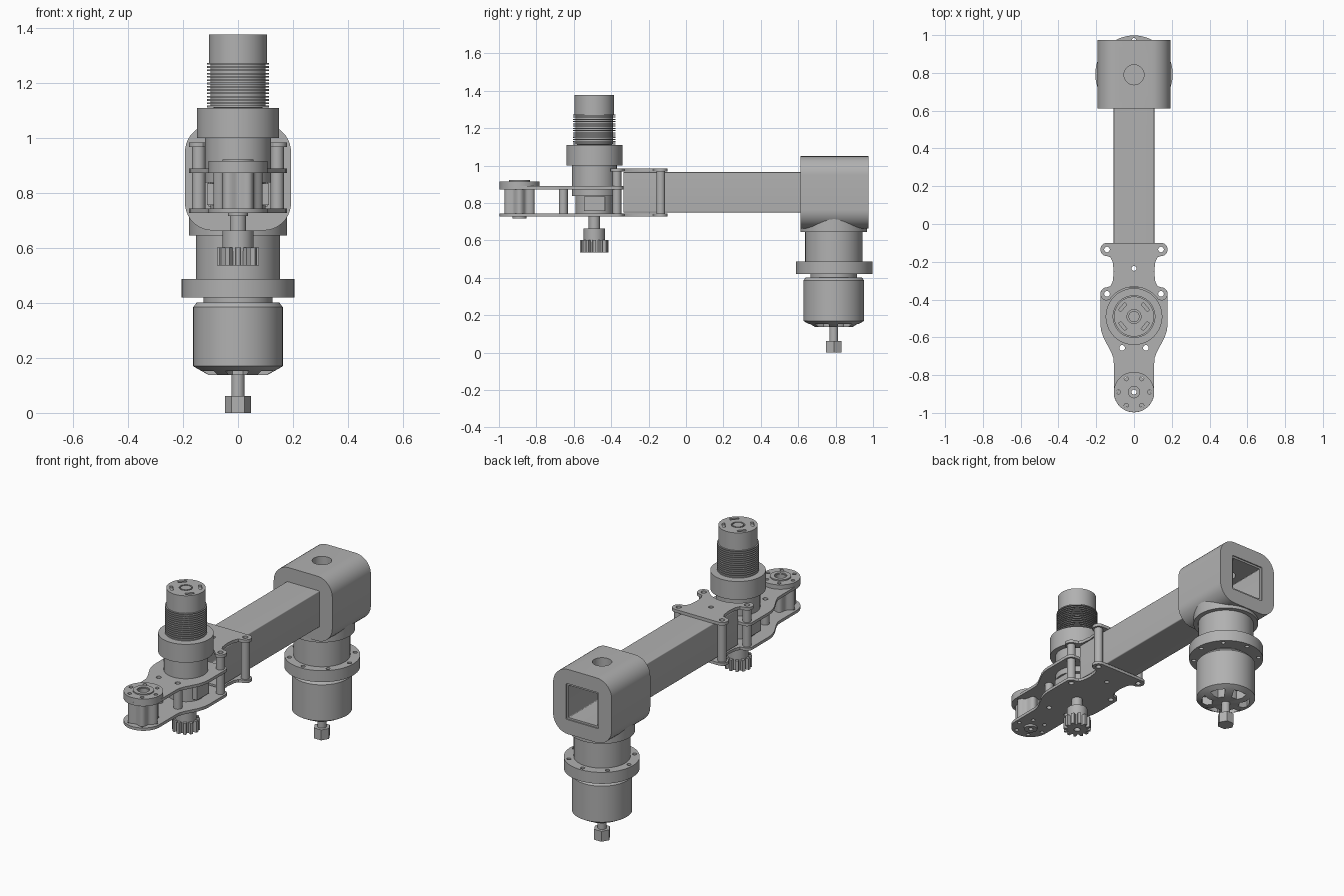
import bpy, bmesh
from math import sin, cos, pi, radians
from mathutils import Matrix

if "Cube" in bpy.data.objects:
    bpy.data.objects.remove(bpy.data.objects["Cube"])

grey = bpy.data.materials.new("metal_grey")
grey.use_nodes = True
tone = (0.44, 0.44, 0.44, 1)
grey.diffuse_color = tone
for node in grey.node_tree.nodes:
    if node.type == "BSDF_PRINCIPLED":
        node.inputs["Base Color"].default_value = tone

ALONG_Y = Matrix(((1, 0, 0, 0), (0, 0, 1, 0), (0, 1, 0, 0), (0, 0, 0, 1)))


def finish(name, me):
    """Weld, orient, shade and link a mesh."""
    bm = bmesh.new()
    bm.from_mesh(me)
    bmesh.ops.remove_doubles(bm, verts=bm.verts, dist=1e-5)
    bmesh.ops.recalc_face_normals(bm, faces=bm.faces)
    bm.to_mesh(me)
    bm.free()
    me.shade_smooth()
    me.set_sharp_from_angle(angle=radians(30))
    me.materials.clear()
    me.materials.append(grey)
    ob = bpy.data.objects.new(name, me)
    bpy.context.collection.objects.link(ob)
    return ob


def prism(name, loops, low, high, frame=None):
    """Extrude closed outlines; an outline inside another makes a hole."""
    cu = bpy.data.curves.new(name, "CURVE")
    cu.dimensions, cu.fill_mode = "2D", "BOTH"
    cu.extrude = (high - low) / 2
    for loop in loops:
        sp = cu.splines.new("POLY")
        sp.points.add(len(loop) - 1)
        for p, (x, y) in zip(sp.points, loop):
            p.co = (x, y, 0, 1)
        sp.use_cyclic_u = True
    tmp = bpy.data.objects.new(name + "_outline", cu)
    bpy.context.collection.objects.link(tmp)
    dg = bpy.context.evaluated_depsgraph_get()
    me = bpy.data.meshes.new_from_object(tmp.evaluated_get(dg))
    bpy.data.objects.remove(tmp)
    me.transform(Matrix.Translation((0, 0, (low + high) / 2)))
    if frame:
        me.transform(frame)
    return finish(name, me)


def lathe(name, profile, cy, n=64):
    """Spin a (radius, height) profile about the vertical through y = cy."""
    bm = bmesh.new()
    vs = [bm.verts.new((r, 0, z)) for r, z in profile]
    es = [bm.edges.new(pair) for pair in zip(vs, vs[1:])]
    bmesh.ops.spin(bm, geom=vs + es, cent=(0, 0, 0), axis=(0, 0, 1),
                   angle=2 * pi, steps=n)
    bmesh.ops.remove_doubles(bm, verts=bm.verts, dist=1e-5)
    me = bpy.data.meshes.new(name)
    bm.to_mesh(me)
    bm.free()
    me.transform(Matrix.Translation((0, cy, 0)))
    return finish(name, me)


def cut(ob, cutter):
    """Subtract the cutter and bake the result."""
    mod = ob.modifiers.new("cut", "BOOLEAN")
    mod.operation, mod.object, mod.solver = "DIFFERENCE", cutter, "EXACT"
    dg = bpy.context.evaluated_depsgraph_get()
    me = bpy.data.meshes.new_from_object(ob.evaluated_get(dg))
    name = ob.name
    bpy.data.objects.remove(ob)
    return finish(name, me)


def arc(cx, cy, r, a0, a1, n=12):
    return [(cx + r * cos(radians(a0 + (a1 - a0) * i / n)),
             cy + r * sin(radians(a0 + (a1 - a0) * i / n))) for i in range(n + 1)]


def circle(cx, cy, r, n=32):
    return arc(cx, cy, r, 0, 360, n)[:-1]


def ring_of(count, cy, dist, r):
    return [circle(dist * cos(2 * pi * i / count), cy + dist * sin(2 * pi * i / count), r, 16)
            for i in range(count)]


def mirror(half):
    """Close a right-hand outline with its mirror image."""
    return half + [(-x, y) for x, y in reversed(half) if x > 1e-4]


def square(half, cy, r):
    s = half - r
    return [p for i, (x, y) in enumerate(((s, s), (-s, s), (-s, -s), (s, -s)))
            for p in arc(x, cy + y, r, i * 90, i * 90 + 90, 10)]


SPINDLE, MOTOR, HUB, AXIS = 0.79, -0.49, -0.89, 0.857
POSTS = [(s * 0.143, y) for s in (-1, 1) for y in (-0.135, -0.37)]
PINS = [(s * 0.063, -0.656) for s in (-1, 1)]

# Beam and clamp block, drilled from above
tube = prism("beam_tube", [square(0.108, AXIS, 0.006), square(0.096, AXIS, 0.004)],
             -0.335, 0.968, ALONG_Y)
block = prism("clamp_block", [square(0.193, AXIS, 0.1), square(0.107, AXIS, 0.005)],
              0.612, 0.975, ALONG_Y)
drill = prism("drill", [circle(0, SPINDLE, 0.053)], 0.9, 1.2)
bolt_drill = prism("bolt_drill", [circle(0, -0.235, 0.013)], 0.6, 1.2)
cut(block, drill)
cut(cut(tube, drill), bolt_drill)

# Spindle hanging under the clamp
prism("clamp_saddle", [circle(0, SPINDLE, 0.179, 64)], 0.645, 0.744)
lathe("spindle_neck", [(0, 0.4), (0.125, 0.4), (0.125, 0.44), (0.153, 0.44),
                       (0.153, 0.66), (0, 0.66)], SPINDLE)
prism("spindle_flange", [circle(0, 0.793, 0.205, 64)] + ring_of(8, 0.793, 0.18, 0.012),
      0.42, 0.488)
drum = lathe("spindle_drum", [(0, 0.137), (0.105, 0.137), (0.155, 0.165), (0.163, 0.17),
                              (0.163, 0.385), (0.15, 0.402), (0, 0.402)], SPINDLE)
ports = prism("port_cutter", [arc(0, SPINDLE, 0.132, a, a + 38, 8) +
                              arc(0, SPINDLE, 0.075, a + 34, a + 4, 6)
                              for a in range(10, 370, 60)], 0.1, 0.19)
cut(drum, ports)
prism("spindle_shaft", [circle(0, SPINDLE, 0.024)], 0.05, 0.15)
prism("hex_tip", [circle(0, SPINDLE, 0.047, 6)], 0, 0.062)
for helper in (drill, bolt_drill, ports):
    bpy.data.objects.remove(helper)

# Plates of the end bracket
waist = arc(0.143, -0.135, 0.035, 90, -90) + [
    (0.125, -0.176), (0.113, -0.2), (0.107, -0.253), (0.113, -0.305), (0.125, -0.329)]
shoulder = arc(0.143, -0.37, 0.035, 90, 0)
nose = [(0.178, -0.53), (0.174, -0.565), (0.16, -0.605), (0.12, -0.68),
        (0.109, -0.71), (0.107, -0.74)] + arc(0, HUB, 0.107, 0, -90, 20)
post_holes = [circle(x, y, 0.015, 20) for x, y in POSTS]
pin_holes = [circle(x, y, 0.015, 20) for x, y in PINS]
hub_holes = [circle(0, HUB, 0.013, 20)] + ring_of(6, HUB, 0.082, 0.011)
centre_hole = [circle(0, -0.235, 0.013, 20)]

prism("bottom_plate", [mirror([(0, -0.1)] + waist + shoulder + nose)] + post_holes
      + pin_holes + hub_holes + centre_hole, 0.727, 0.744)
prism("middle_plate", [mirror([(0, -0.337)] + shoulder + nose)]
      + post_holes[1::2] + pin_holes + hub_holes, 0.873, 0.89)
prism("top_plate", [mirror([(0, -0.1)] + waist + arc(0.143, -0.37, 0.035, 90, -90)
                           + arc(0, MOTOR, 0.157, 35, 90))]
      + post_holes + centre_hole, 0.967, 0.985)

# Hollow spacers between the plates
for label, spots, top in (("tall_spacer", POSTS, 0.968), ("short_spacer", PINS, 0.874)):
    for i, (x, y) in enumerate(spots):
        prism(f"{label}_{i + 1}", [circle(x, y, 0.024), circle(x, y, 0.015, 20)], 0.743, top)

# Output hub at the nose
lobed = [((0.079 + 0.01 * cos(6 * a)) * cos(a), HUB + (0.079 + 0.01 * cos(6 * a)) * sin(a))
         for a in (2 * pi * i / 72 for i in range(72))]
bore = circle(0, HUB, 0.013, 20)
prism("hub_core", [lobed, bore], 0.743, 0.874)
prism("hub_cap", [circle(0, HUB, 0.107, 48), circle(0, HUB, 0.03)]
      + ring_of(6, HUB, 0.082, 0.011), 0.89, 0.916)
prism("hub_cap_ring", [circle(0, HUB, 0.057), circle(0, HUB, 0.034)], 0.91, 0.923)
prism("hub_boss", [circle(0, HUB, 0.037), bore], 0.716, 0.728)

# Motor: body, collar, cooling fins and slotted end
lathe("motor_body", [(0, 0.743), (0.1, 0.743), (0.1, 0.838), (0.12, 0.838),
                     (0.12, 1.0), (0.15, 1.0), (0.15, 1.109), (0, 1.109)], MOTOR)
for s in (-1, 1):
    side = [(s * x, MOTOR + y) for x, y in
            ((0.08, -0.056), (0.112, -0.056), (0.112, 0.056), (0.08, 0.056))]
    prism("gearbox_pad_" + ("left" if s > 0 else "right"), [side], 0.757, 0.835)
fins, count = [(0, 1.1)], 14
pitch = 0.168 / count
for i in range(count):
    z = 1.112 + i * pitch
    fins += [(0.1, z), (0.113, z), (0.113, z + pitch / 2), (0.1, z + pitch / 2)]
lathe("motor_fins", fins + [(0, 1.28)], MOTOR)
lathe("motor_end", [(0, 1.27), (0.106, 1.27), (0.106, 1.367), (0, 1.367)], MOTOR)


def slot(angle):
    c, s = cos(angle), sin(angle)
    return [(c * x - s * y, MOTOR + s * x + c * y) for x, y in
            ((0.07, -0.025), (0.086, -0.025), (0.086, 0.025), (0.07, 0.025))]


prism("motor_end_cap", [circle(0, MOTOR, 0.106, 64), circle(0, MOTOR, 0.037),
                        circle(0, MOTOR, 0.029)]
      + [slot(s * radians(40) + t) for s in (-1, 1) for t in (0, pi)], 1.366, 1.378)

# Drive shaft, coupler and pinion below the bracket
lathe("drive_shaft", [(0, 0.59), (0.057, 0.59), (0.057, 0.664), (0.03, 0.664),
                      (0.03, 0.744), (0, 0.744)], MOTOR)
teeth = 12
gear = []
for i in range(teeth):
    for r, f in ((0.056, -0.34), (0.076, -0.2), (0.076, 0.2), (0.056, 0.34)):
        a = 2 * pi * (i + f) / teeth
        gear.append((r * cos(a), MOTOR + r * sin(a)))
prism("pinion_gear", [gear, circle(0, MOTOR, 0.018, 20)], 0.536, 0.602)
